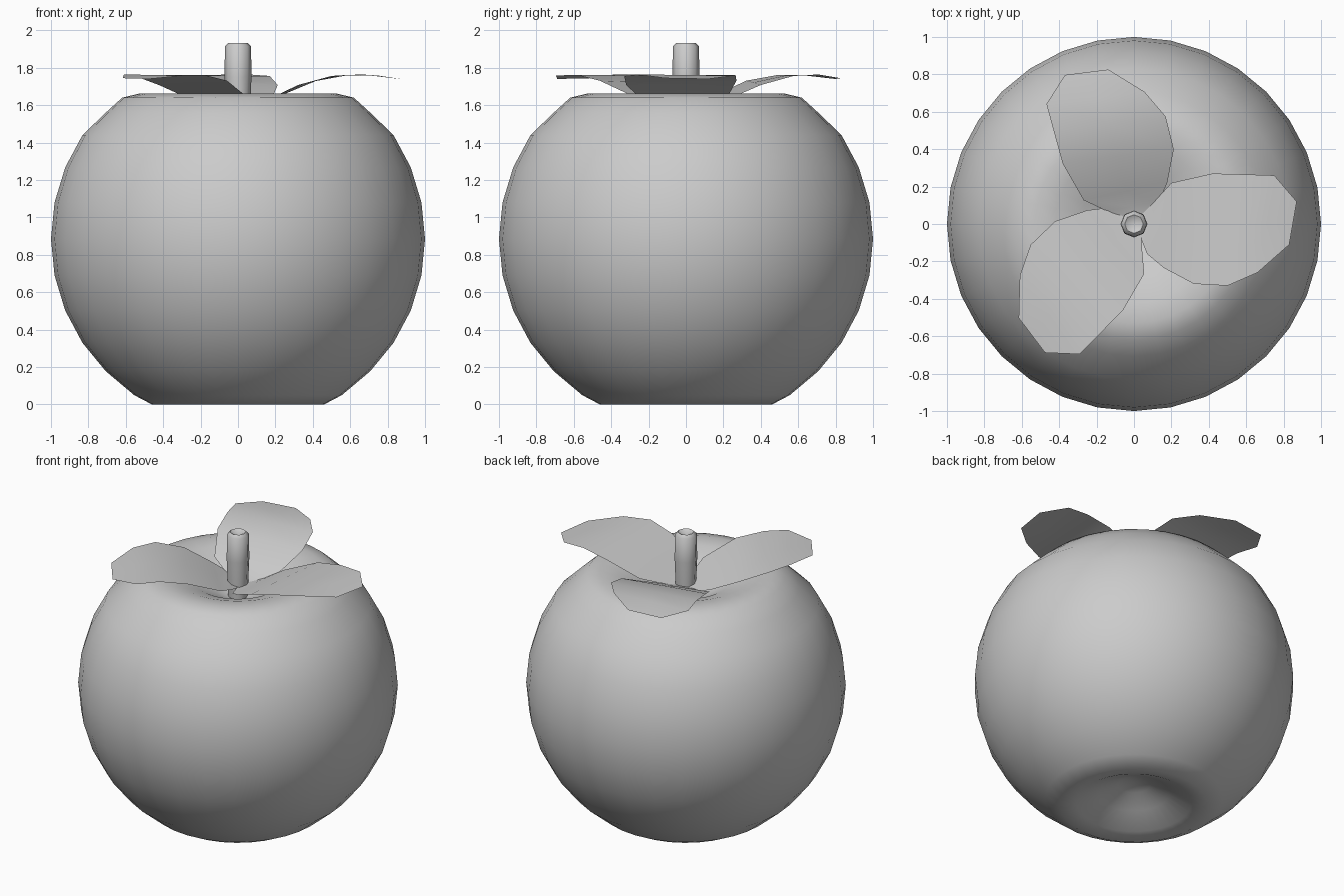
import bpy, bmesh, math
from mathutils import Matrix, Vector

if "Cube" in bpy.data.objects:
    bpy.data.objects.remove(bpy.data.objects["Cube"])


def make_object(name, bm, angle=60):
    mesh = bpy.data.meshes.new(name)
    bm.to_mesh(mesh)
    bm.free()
    obj = bpy.data.objects.new(name, mesh)
    bpy.context.collection.objects.link(obj)
    bpy.ops.object.select_all(action='DESELECT')
    obj.select_set(True)
    bpy.context.view_layer.objects.active = obj
    bpy.ops.object.shade_smooth_by_angle(angle=math.radians(angle))
    return obj


def lathe(name, profile, sides, angle=60):
    bm = bmesh.new()
    verts = [bm.verts.new((r, 0, z)) for r, z in profile]
    edges = [bm.edges.new(p) for p in zip(verts, verts[1:])]
    bmesh.ops.spin(bm, geom=verts + edges, cent=(0, 0, 0), axis=(0, 0, 1),
                   angle=math.tau, steps=sides, use_merge=False)
    bmesh.ops.remove_doubles(bm, verts=bm.verts, dist=0.0005)
    bmesh.ops.recalc_face_normals(bm, faces=bm.faces)
    return make_object(name, bm, angle)


# Round fruit body with a hollow at each end
body = [(0, 0.17), (0.1, 0.15), (0.22, 0.09), (0.36, 0.02), (0.46, 0.0), (0.555, 0.05)]
for k in range(-4, 5):
    a = math.radians(11.25 * k)
    body.append((math.cos(a), 0.885 + math.sin(a) * (1 if k < 4 else 0.955)))
body += [(0.62, 1.64), (0.53, 1.662), (0.42, 1.65), (0.28, 1.6), (0.13, 1.52), (0, 1.47)]
lathe("fruit_body", body, 32, 80)

# Eight-sided stem with a sunken cut top
lathe("stem", [(0, 1.45), (0.06, 1.45), (0.066, 1.6), (0.072, 1.75),
               (0.07, 1.915), (0.05, 1.934), (0, 1.905)], 8, 50)

# Leaf: matching points down its two edges, height set by distance along it
RIGHT = [(0.03, -0.06), (0.07, -0.16), (0.16, -0.235), (0.32, -0.32),
         (0.5, -0.33), (0.66, -0.26), (0.83, -0.11)]
LEFT = [(0.03, 0.04), (0.11, 0.12), (0.2, 0.22), (0.42, 0.27),
        (0.6, 0.265), (0.75, 0.26), (0.87, 0.12)]
HEIGHT = [(0.0, 1.565), (0.12, 1.6), (0.24, 1.67), (0.38, 1.725), (0.5, 1.755),
          (0.64, 1.768), (0.75, 1.757), (0.9, 1.735)]
TILT = math.radians(-3)


def leaf_height(p):
    d = max(0.0, p.x * math.cos(TILT) + p.y * math.sin(TILT))
    for (a, za), (b, zb) in zip(HEIGHT, HEIGHT[1:]):
        if d <= b:
            return za + (zb - za) * (d - a) / (b - a)
    return HEIGHT[-1][1]


def leaf(name, degrees, offset=(0, 0, 0)):
    bm = bmesh.new()
    rows = []
    for r, l in zip(RIGHT, LEFT):
        row = []
        for t in (0, 0.5, 1):
            p = Vector(r).lerp(Vector(l), t)
            row.append(bm.verts.new((p.x, p.y, leaf_height(p))))
        rows.append(row)
    for a, b in zip(rows, rows[1:]):
        for i in range(2):
            bm.faces.new((a[i], b[i], b[i + 1], a[i + 1]))
    bm.transform(Matrix.Translation(offset) @ Matrix.Rotation(math.radians(degrees), 4, 'Z'))
    return make_object(name, bm)


leaf("leaf_right", 0)
leaf("leaf_back", 107)
leaf("leaf_front_left", 227, (0.03, 0.03, 0))
